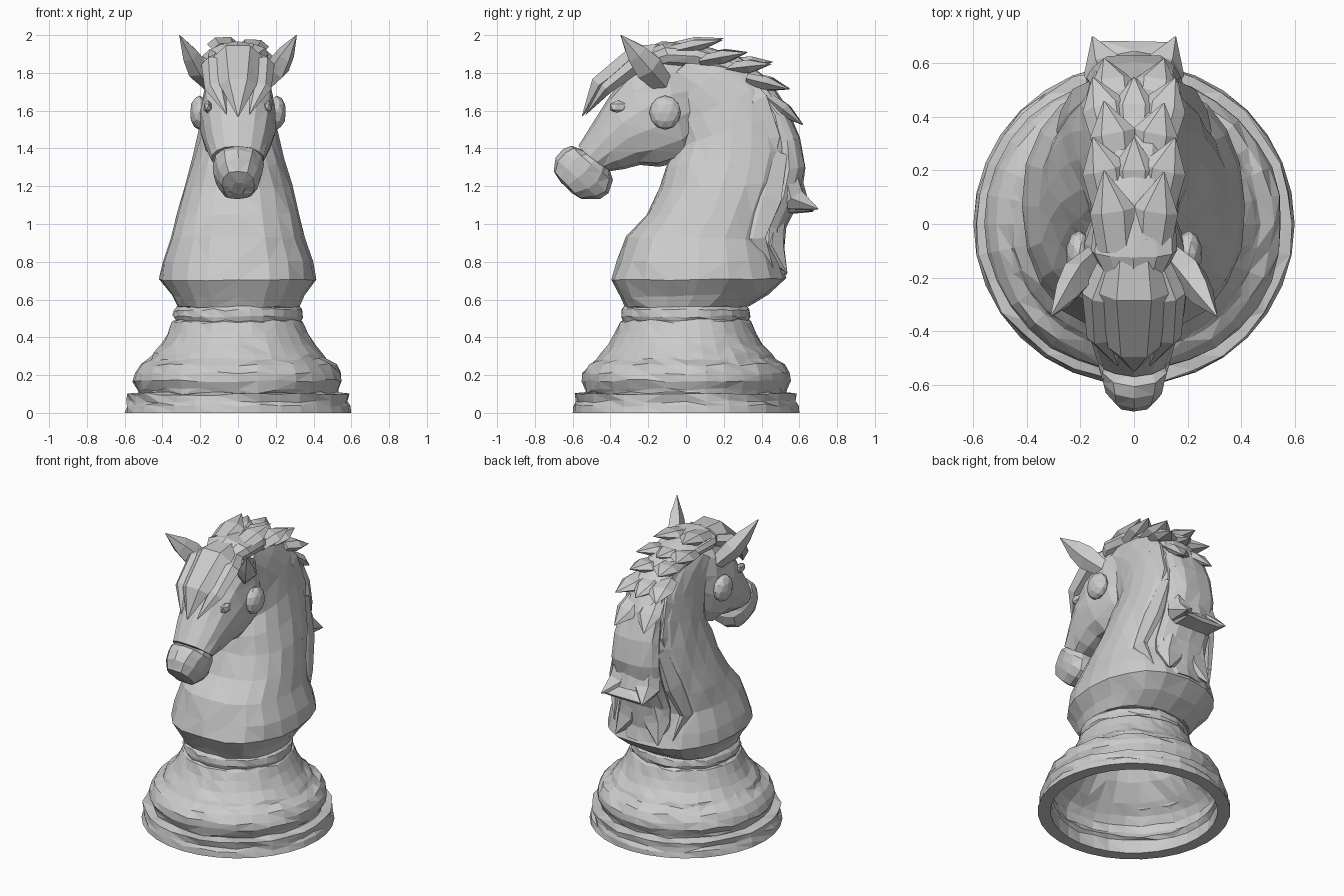
import bpy, bmesh, math, random
from mathutils import Vector

random.seed(4)


def skin(name, rings, cap=True, jitter=0.0):
    """Join rings of points into one faceted object."""
    bm = bmesh.new()
    vr = []
    for ring in rings:
        vr.append([bm.verts.new([c + random.uniform(-jitter, jitter) for c in p]) for p in ring])
    n = len(vr[0])
    for a, b in zip(vr, vr[1:]):
        for i in range(n):
            j = (i + 1) % n
            bm.faces.new((a[i], a[j], b[j], b[i]))
    if cap:
        bm.faces.new(vr[0][::-1])
        bm.faces.new(vr[-1])
    bmesh.ops.triangulate(bm, faces=bm.faces[:])
    bmesh.ops.remove_doubles(bm, verts=bm.verts[:], dist=0.0005)
    bmesh.ops.recalc_face_normals(bm, faces=bm.faces[:])
    me = bpy.data.meshes.new(name)
    bm.to_mesh(me)
    bm.free()
    ob = bpy.data.objects.new(name, me)
    bpy.context.collection.objects.link(ob)
    return ob


def loft(name, sections, n=16, power=1.0, jitter=0.004, fore=1.0):
    """Sections are (y, z) of one edge, (y, z) of the other, half width."""
    rings = []
    for y0, z0, y1, z1, w in sections:
        ring = []
        for i in range(n):
            t = 2 * math.pi * i / n
            c, s = math.cos(t), math.sin(t)
            c = math.copysign(abs(c) ** fore, c)
            s = math.copysign(abs(s) ** power, s)
            k = (1 + c) / 2
            ring.append((w * s, y1 + (y0 - y1) * k, z1 + (z0 - z1) * k))
        rings.append(ring)
    return skin(name, rings, True, jitter)


def lock(name, points, width, thick, n=6):
    """Pointed lock of hair along a path."""
    pts = [Vector(p) for p in points]
    sizes = [0.7, 1.0, 0.75, 0.03] if len(pts) == 4 else [0.85, 1.0, 0.03]
    rings = []
    for i, p in enumerate(pts):
        tan = (pts[min(i + 1, len(pts) - 1)] - pts[max(i - 1, 0)]).normalized()
        side = (Vector((1, 0, 0)) - tan * tan.x).normalized()
        nor = tan.cross(side)
        rings.append([p + sizes[i] * (side * width * math.cos(a) + nor * thick * math.sin(a))
                      for a in [2 * math.pi * k / n for k in range(n)]])
    return skin(name, rings)


def blob(name, loc, scale, sub=2):
    bpy.ops.mesh.primitive_ico_sphere_add(subdivisions=sub, radius=1, location=loc)
    ob = bpy.context.object
    ob.name = name
    ob.scale = scale
    return ob


# Turned base, a thin shell hollow underneath
profile = [(0, .54), (.31, .54), (.32, .48), (.355, .41), (.44, .31), (.505, .25), (.535, .20),
           (.53, .14), (.51, .11), (.53, .09), (.52, .0),
           (.60, 0), (.595, .04), (.585, .06), (.59, .10), (.53, .105), (.535, .125), (.555, .17),
           (.55, .21), (.52, .255), (.47, .285), (.455, .31), (.41, .36), (.375, .42), (.35, .48),
           (.335, .49), (.345, .51), (.34, .545), (.32, .565), (0, .565)]
N = 32
base_rings = [[(r * math.cos(2 * math.pi * i / N), r * math.sin(2 * math.pi * i / N), z)
               for i in range(N)] for r, z in profile]
base = skin("turned_base", base_rings, False, 0.0)
for v in base.data.vertices:
    if v.co.z > .02 and v.co.xy.length > .05:
        v.co.xy *= 1 + random.uniform(-.016, .010)
        v.co.z += random.uniform(-.008, .008)

# Chest and arched neck
loft("chest_and_neck", [
    (-.32, .56, .33, .56, .32), (-.35, .61, .44, .63, .35), (-.40, .70, .53, .71, .415),
    (-.365, .80, .50, .80, .40), (-.32, .93, .46, .92, .355), (-.21, 1.05, .48, 1.06, .325),
    (-.135, 1.19, .53, 1.22, .285), (-.11, 1.30, .57, 1.40, .24), (-.06, 1.40, .54, 1.60, .205),
    (-.08, 1.50, .44, 1.76, .18), (-.14, 1.60, .28, 1.87, .16), (-.2, 1.70, .1, 1.92, .14)],
    20, .78, .005, .9)

# Head and jaw
loft("head", [
    (.08, 1.88, .10, 1.48, .13), (-.12, 1.90, .0, 1.34, .19), (-.30, 1.80, -.14, 1.30, .205),
    (-.40, 1.68, -.24, 1.31, .19), (-.49, 1.54, -.33, 1.29, .165), (-.57, 1.41, -.41, 1.28, .14)],
    14, .8)
# Rounded muzzle
loft("muzzle", [
    (-.56, 1.40, -.40, 1.28, .12), (-.61, 1.41, -.39, 1.23, .135), (-.655, 1.395, -.41, 1.16, .13),
    (-.69, 1.35, -.46, 1.13, .115), (-.70, 1.28, -.55, 1.13, .085), (-.66, 1.22, -.60, 1.16, .04)],
    12, .8)

for s in (-1, 1):
    tag = "left" if s > 0 else "right"
    blob(tag + "_cheek", (s * .205, -.11, 1.59), (.05, .085, .09))
    blob(tag + "_eye", (s * .16, -.36, 1.62), (.025, .05, .035), 1)
    # Pointed ear
    lock(tag + "_ear", [(s * .14, -.12, 1.74), (s * .215, -.20, 1.83), (s * .255, -.26, 1.90),
                        (s * .31, -.345, 2.0)], .06, .08, 5)
    # Brow locks down each side of the forehead
    lock(tag + "_brow_lock", [(s * .06, -.10, 1.89), (s * .12, -.27, 1.84), (s * .12, -.42, 1.72),
                              (s * .06, -.53, 1.58)], .075, .05)
    # Long locks lying flat on the neck
    lock(tag + "_upper_neck_lock", [(s * .09, .24, 1.80), (s * .13, .36, 1.64),
                                    (s * .155, .44, 1.45), (s * .19, .44, 1.22)], .04, .09)
    lock(tag + "_lower_neck_lock", [(s * .15, .47, 1.38), (s * .21, .41, 1.14),
                                    (s * .26, .35, .92), (s * .22, .46, .76)], .04, .11)
    # Corners of the flared mane tail and its lower end
    lock(tag + "_mane_tail", [(s * .09, .52, 1.28), (s * .10, .57, 1.12), (s * .155, .70, 1.08)], .09, .08)
    lock(tag + "_mane_end", [(s * .08, .47, 1.0), (s * .10, .46, .86), (s * .16, .535, .74)], .10, .07)

# Forelock
lock("forelock", [(0, -.05, 1.91), (0, -.26, 1.885), (0, -.46, 1.735), (0, -.55, 1.57)], .13, .075)

# Ridge of the mane from poll to shoulders
loft("mane_ridge", [
    (-.28, 1.90, -.22, 1.80, .08), (-.12, 1.965, -.08, 1.82, .16), (.08, 1.945, .04, 1.82, .15),
    (.28, 1.89, .20, 1.75, .13), (.43, 1.77, .33, 1.66, .13), (.54, 1.62, .42, 1.54, .15),
    (.605, 1.46, .46, 1.42, .165), (.635, 1.30, .46, 1.28, .175), (.61, 1.15, .42, 1.14, .18),
    (.53, .98, .36, .97, .19), (.51, .82, .36, .83, .19), (.53, .73, .40, .74, .14)],
    12, .85, .006)
# Wide sheet between the tail corners
loft("mane_tail_sheet", [(.62, 1.22, .50, 1.18, .13), (.645, 1.13, .50, 1.05, .15),
                         (.685, 1.085, .67, 1.065, .15)], 8, .7, .003)

# Swept tufts along the crest: start and tip in the side plane
tufts = [(-.10, 1.93, .20, 1.985), (.08, 1.89, .33, 1.92), (.22, 1.85, .46, 1.86),
         (.33, 1.78, .55, 1.72), (.43, 1.68, .62, 1.53)]
for i, (y0, z0, y1, z1) in enumerate(tufts):
    for x in ((-.08, .08) if i % 2 == 0 else (-.11, 0, .11)):
        back = random.uniform(0, .03)
        ym, zm = (y0 + y1) / 2, (z0 + z1) / 2
        lock("crest_tuft_%d" % i, [(x * .8, y0, z0 - back), (x, ym, zm - back * .7),
                                   (x * 1.4, y1 - back * .3, z1 - back * .5)], .085, .04, 6)
